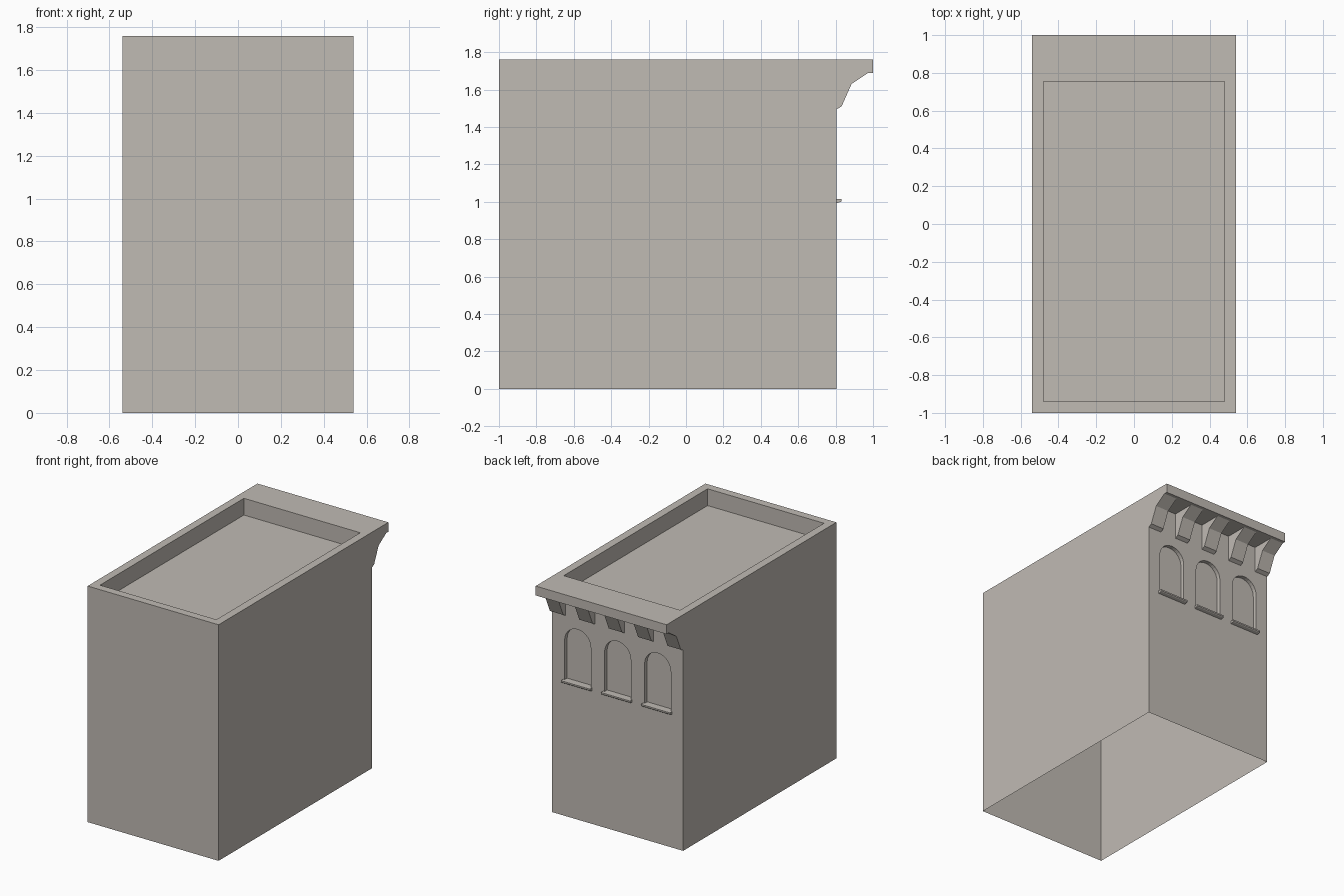
import bpy, bmesh, math
from mathutils import Vector

cube = bpy.data.objects.get("Cube")
if cube:
    bpy.data.objects.remove(cube, do_unlink=True)

stone = bpy.data.materials.new("warm_grey_stone")
stone.use_nodes = True
colour = (0.53, 0.495, 0.455, 1)
stone.diffuse_color = colour
stone.node_tree.nodes["Principled BSDF"].inputs["Base Color"].default_value = colour

# Main dimensions
HALF = 0.54
FRONT, BACK, LIP = -1.0, 0.805, 1.0
TOP, SLAB, ROOF = 1.76, 1.69, 1.635
SILL, SPRING, RADIUS, DEPTH = 1.015, 1.31, 0.108, 0.03
WINDOWS = (-0.33, 0, 0.33)


def finish(bm, name):
    bmesh.ops.remove_doubles(bm, verts=bm.verts, dist=0.0001)
    bmesh.ops.recalc_face_normals(bm, faces=bm.faces)
    mesh = bpy.data.meshes.new(name)
    bm.to_mesh(mesh)
    bm.free()
    mesh.materials.append(stone)
    ob = bpy.data.objects.new(name, mesh)
    bpy.context.collection.objects.link(ob)
    return ob


def face(bm, points):
    return bm.faces.new([bm.verts.new(p) for p in points])


def strip(bm, a, b, skip=()):
    """Join two matching closed loops of points with quads."""
    n = len(a)
    for i in range(n):
        if i not in skip:
            j = (i + 1) % n
            face(bm, (a[i], a[j], b[j], b[i]))


def prism(bm, profile, x0, x1, skip=()):
    """Extrude a (y, z) profile along x."""
    a = [(x0, y, z) for y, z in profile]
    b = [(x1, y, z) for y, z in profile]
    strip(bm, a, b, skip)
    face(bm, a)
    face(bm, b)


def rectangle(x, y0, y1, z):
    return [(-x, y0, z), (x, y0, z), (x, y1, z), (-x, y1, z)]


def arch(cx, y):
    pts = [(cx - RADIUS, y, SILL), (cx + RADIUS, y, SILL)]
    for i in range(15):
        t = math.pi * i / 14
        pts.append((cx + RADIUS * math.cos(t), y, SPRING + RADIUS * math.sin(t)))
    return pts


# Building shell with open base and overhanging cornice slab
bm = bmesh.new()
section = [(FRONT, 0), (BACK, 0), (BACK, SLAB), (LIP, SLAB), (LIP, TOP), (FRONT, TOP)]
prism(bm, section, -HALF, HALF, skip=(0, 1, 4))

# Parapet top, inner faces and sunken roof
inner = rectangle(0.48, -0.94, 0.755, TOP)
floor = rectangle(0.48, -0.94, 0.755, ROOF)
strip(bm, rectangle(HALF, FRONT, LIP, TOP), inner)
strip(bm, inner, floor)
face(bm, floor)

# Back wall pierced by arched openings
wall = [(-HALF, BACK, 0), (HALF, BACK, 0), (HALF, BACK, SLAB), (-HALF, BACK, SLAB)]
edges = []
for loop in [wall] + [arch(cx, BACK) for cx in WINDOWS]:
    vs = [bm.verts.new(p) for p in loop]
    edges += [bm.edges.new((vs[i - 1], vs[i])) for i in range(len(vs))]
bmesh.ops.triangle_fill(bm, edges=edges, use_beauty=True, normal=Vector((0, 1, 0)))

# Window reveals and blind panels
for cx in WINDOWS:
    strip(bm, arch(cx, BACK), arch(cx, BACK - DEPTH))
    face(bm, arch(cx, BACK - DEPTH))
finish(bm, "building_shell")

# Cornice brackets
bracket = [(BACK, 1.495), (0.832, 1.51), (0.885, 1.63), (0.975, SLAB), (BACK, SLAB)]
for i in range(5):
    cx = (i - 2) * 0.2425
    bm = bmesh.new()
    prism(bm, bracket, cx - 0.055, cx + 0.055)
    finish(bm, f"cornice_bracket_{i + 1}")

# Window sills
sill = [(BACK, 0.993), (0.826, 0.999), (0.832, 1.004), (0.832, SILL), (BACK, SILL)]
for i, cx in enumerate(WINDOWS):
    bm = bmesh.new()
    prism(bm, sill, cx - 0.12, cx + 0.12)
    finish(bm, f"window_sill_{i + 1}")
